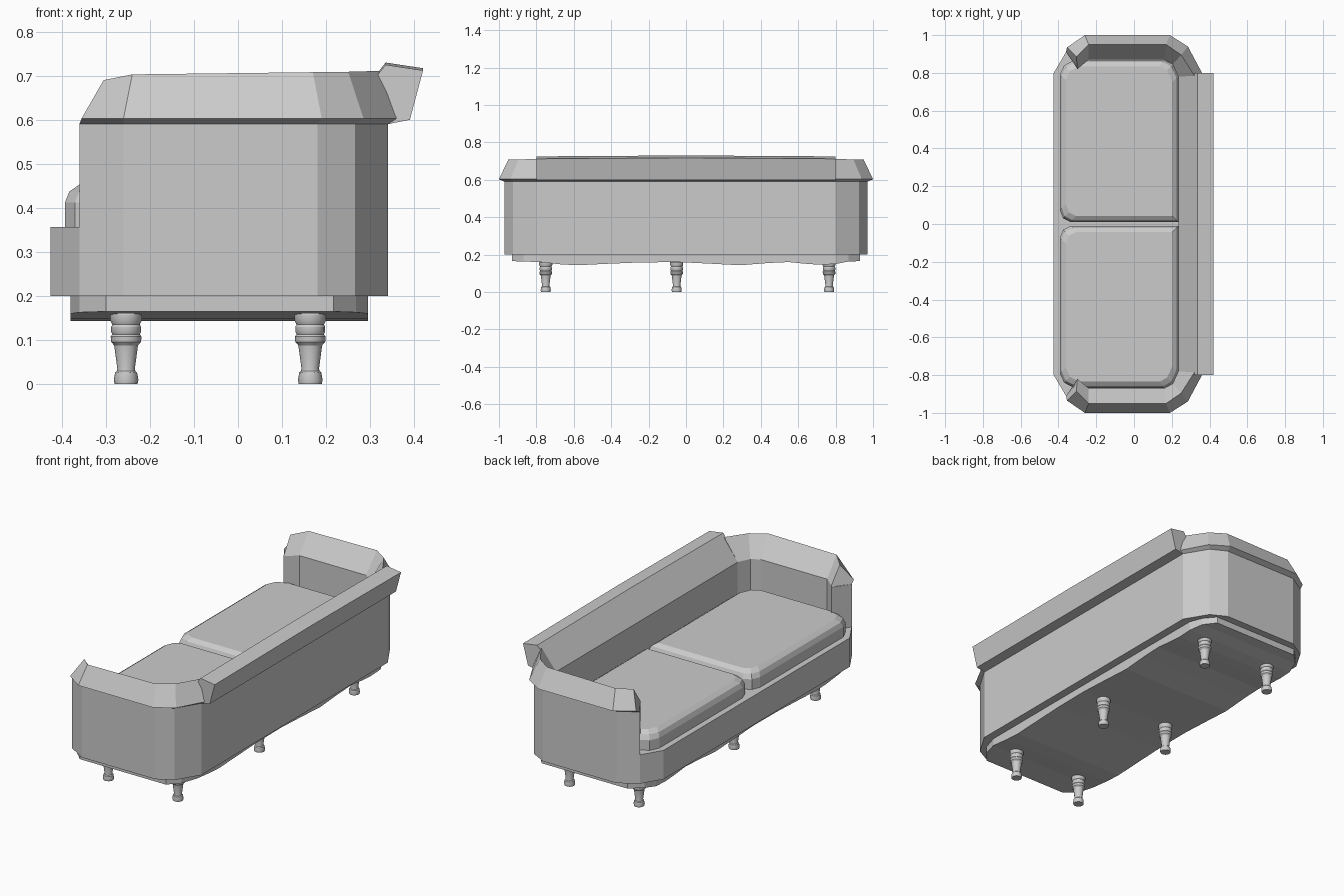
import bpy, bmesh, math

if "Cube" in bpy.data.objects:
    bpy.data.objects.remove(bpy.data.objects["Cube"])


def loft(name, sections, ring=True, smooth=False):
    """Skin a row of equal-length sections and cap both ends."""
    bm = bmesh.new()
    rows = [[bm.verts.new(p) for p in s] for s in sections]
    n = len(rows[0])
    for a, b in zip(rows, rows[1:]):
        for i in range(n):
            j = (i + 1) % n
            bm.faces.new((a[i], a[j], b[j], b[i]))
    bm.faces.new(rows[0])
    bm.faces.new(rows[-1])
    bmesh.ops.recalc_face_normals(bm, faces=bm.faces)
    me = bpy.data.meshes.new(name)
    bm.to_mesh(me)
    bm.free()
    ob = bpy.data.objects.new(name, me)
    bpy.context.collection.objects.link(ob)
    return ob


def flip(sections):
    return [[(x, -y, z) for x, y, z in s] for s in sections]


def prism(name, outline, levels):
    """Stack an outline at (inset, z) levels, shrinking toward its centre."""
    xs, ys = [p[0] for p in outline], [p[1] for p in outline]
    cx, cy = (min(xs) + max(xs)) / 2, (min(ys) + max(ys)) / 2
    hx, hy = max(xs) - cx, max(ys) - cy
    return loft(name, [[(cx + (x - cx) * (1 - d / hx), cy + (y - cy) * (1 - d / hy), z)
                        for x, y in outline] for d, z in levels])


# Plan of one half: outer and inner wall corners, front to back
outer = [(-.36, .91), (-.26, .97), (.18, .97), (.265, .925), (.34, .80)]
inner = [(-.30, .82), (-.24, .87), (.16, .87), (.205, .845), (.235, .78)]

# Seat box with the projecting front rail
half = [(-.425, .80)] + outer
prism("seat_box", half + [(x, -y) for x, y in reversed(half)], [(0, .20), (0, .357)])

# Wrap-around wall of arms and back
wall = [[(a, b, .30), (a, b, .59), (c, d, .59), (c, d, .30)]
        for (a, b), (c, d) in zip(outer, inner)]
loft("arm_and_back_wall", wall + flip(wall)[::-1])

# Flared arm caps, ridge above a wide lower edge
lip = [(-.355, .935), (-.26, 1.0), (.19, 1.0), (.285, .94), (.36, .80)]
ridge = [(-.305, .885, .69), (-.24, .95, .703), (.17, .95, .708), (.25, .895, .709), (.32, .785, .711)]
cap = [[(*o, .59), (*l, .603), r, (*i, .60), (*i, .585)]
       for o, l, r, i in zip(outer, lip, ridge, inner)]
loft("arm_cap_rear", cap)
loft("arm_cap_front", flip(cap))

# Back rail, slightly crowned in the middle
rail = []
for y, crown in ((-.80, 0), (0, .005), (.80, 0)):
    s = .98
    rail.append([(.235, y * s, .585), (.235, y * s, .60), (.335, y, .725 + crown),
                 (.42, y, .712 + crown), (.39, y, .60), (.34, y, .59)])
loft("back_rail", rail)

# Skirt with a wavy lower edge
waves = [(-.93, .165), (-.87, .163), (-.78, .16), (-.67, .148), (-.58, .143), (-.44, .15),
         (-.25, .158), (-.05, .16), (.12, .152), (.29, .143), (.44, .155), (.55, .16),
         (.65, .15), (.72, .146), (.80, .15), (.87, .163), (.93, .165)]
skirt = []
for y, z in waves:
    t = abs(y)
    x0, x1 = (-.30, .217) if t > .9 else (-.36, .268) if t > .85 else (-.38, .295)
    skirt.append([(x0, y, z), (x1, y, z), (x1, y, .205), (x0, y, .205)])
loft("skirt", skirt)

# Two seat cushions with cut corners and rounded top edges
pad = [(-.335, .01), (-.375, .03), (-.393, .075), (-.393, .79), (-.37, .84), (-.315, .868),
       (.16, .868), (.205, .845), (.235, .78), (.235, .01)]
for name, sign in (("cushion_rear", 1), ("cushion_front", -1)):
    prism(name, [(x, y * sign) for x, y in pad],
          [(0, .35), (0, .412), (.010, .437), (.033, .453)])

# Turned legs
turning = [(.026, 0), (.028, .010), (.025, .026), (.021, .030), (.020, .036), (.027, .088),
           (.034, .096), (.035, .108), (.031, .113), (.034, .119), (.034, .130),
           (.031, .135), (.036, .145), (.036, .158), (.028, .17)]
for lx in (-.254, .164):
    for ly in (-.75, -.05, .765):
        leg = loft("leg", [[(lx + r * math.cos(k * math.tau / 14), ly + r * math.sin(k * math.tau / 14), z)
                            for k in range(14)] for r, z in turning])
        for ob in bpy.context.selected_objects:
            ob.select_set(False)
        leg.select_set(True)
        bpy.context.view_layer.objects.active = leg
        bpy.ops.object.shade_smooth_by_angle(angle=math.radians(30))
